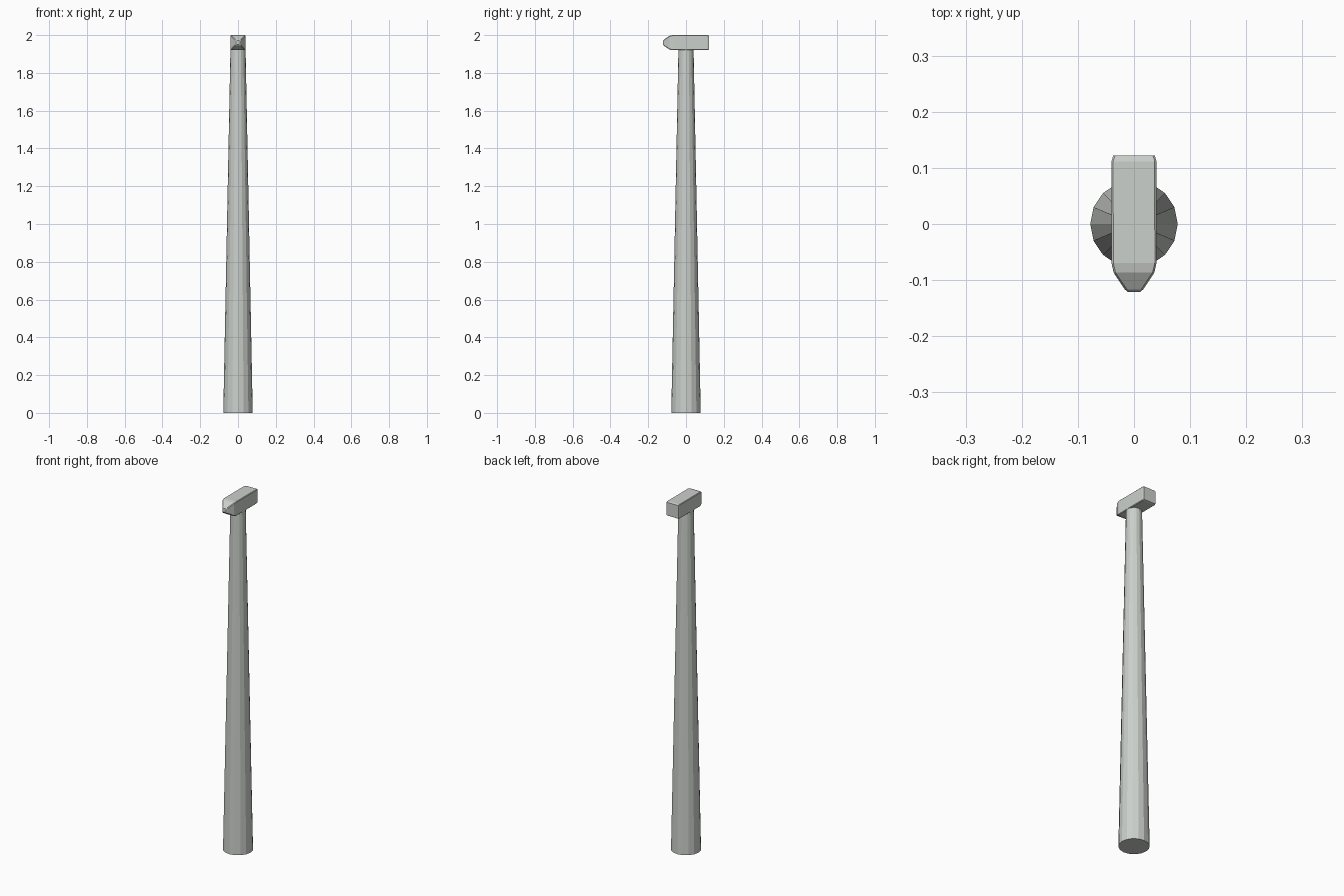
import bpy, bmesh, math
from mathutils import Matrix

if "Cube" in bpy.data.objects:
    bpy.data.objects.remove(bpy.data.objects["Cube"])

grey = bpy.data.materials.new("pale_grey")
grey.use_nodes = True
colour = (0.6, 0.63, 0.6, 1)
grey.diffuse_color = colour
grey.node_tree.nodes["Principled BSDF"].inputs["Base Color"].default_value = colour


def finish(name, bm):
    bmesh.ops.recalc_face_normals(bm, faces=bm.faces)
    mesh = bpy.data.meshes.new(name)
    bm.to_mesh(mesh)
    bm.free()
    mesh.materials.append(grey)
    obj = bpy.data.objects.new(name, mesh)
    bpy.context.collection.objects.link(obj)
    return obj


# Tapered sixteen-sided tower
TOWER_TOP = 1.93
bm = bmesh.new()
bmesh.ops.create_cone(bm, cap_ends=True, segments=16, radius1=0.078,
                      radius2=0.04, depth=TOWER_TOP,
                      matrix=Matrix.Translation((0, 0, TOWER_TOP / 2)))
tower = finish("tower", bm)

# Long box housing with chamfered tail and pointed nose: (y, half size)
AXIS = 1.96
sections = [(0.122, 0.037), (0.112, 0.04), (-0.07, 0.04),
            (-0.087, 0.036), (-0.117, 0.016), (-0.121, 0.011)]
bm = bmesh.new()
rings = [[bm.verts.new((sx * h, y, AXIS + sz * h))
          for sx, sz in ((-1, -1), (1, -1), (1, 1), (-1, 1))]
         for y, h in sections]
for a, b in zip(rings, rings[1:]):
    for i in range(4):
        j = (i + 1) % 4
        bm.faces.new((a[i], a[j], b[j], b[i]))
bm.faces.new(rings[0])
bm.faces.new(rings[-1])
# Narrow chamfer on the four long edges
long_edges = [e for e in bm.edges
              if abs(e.verts[0].co.y - e.verts[1].co.y) > 0.001]
bmesh.ops.bevel(bm, geom=long_edges, offset=0.003, segments=1,
                affect='EDGES', clamp_overlap=True)
housing = finish("housing", bm)

# Soft shading on the tower sides, crisp rims
bpy.ops.object.select_all(action='DESELECT')
tower.select_set(True)
bpy.context.view_layer.objects.active = tower
bpy.ops.object.shade_smooth_by_angle(angle=math.radians(15))
